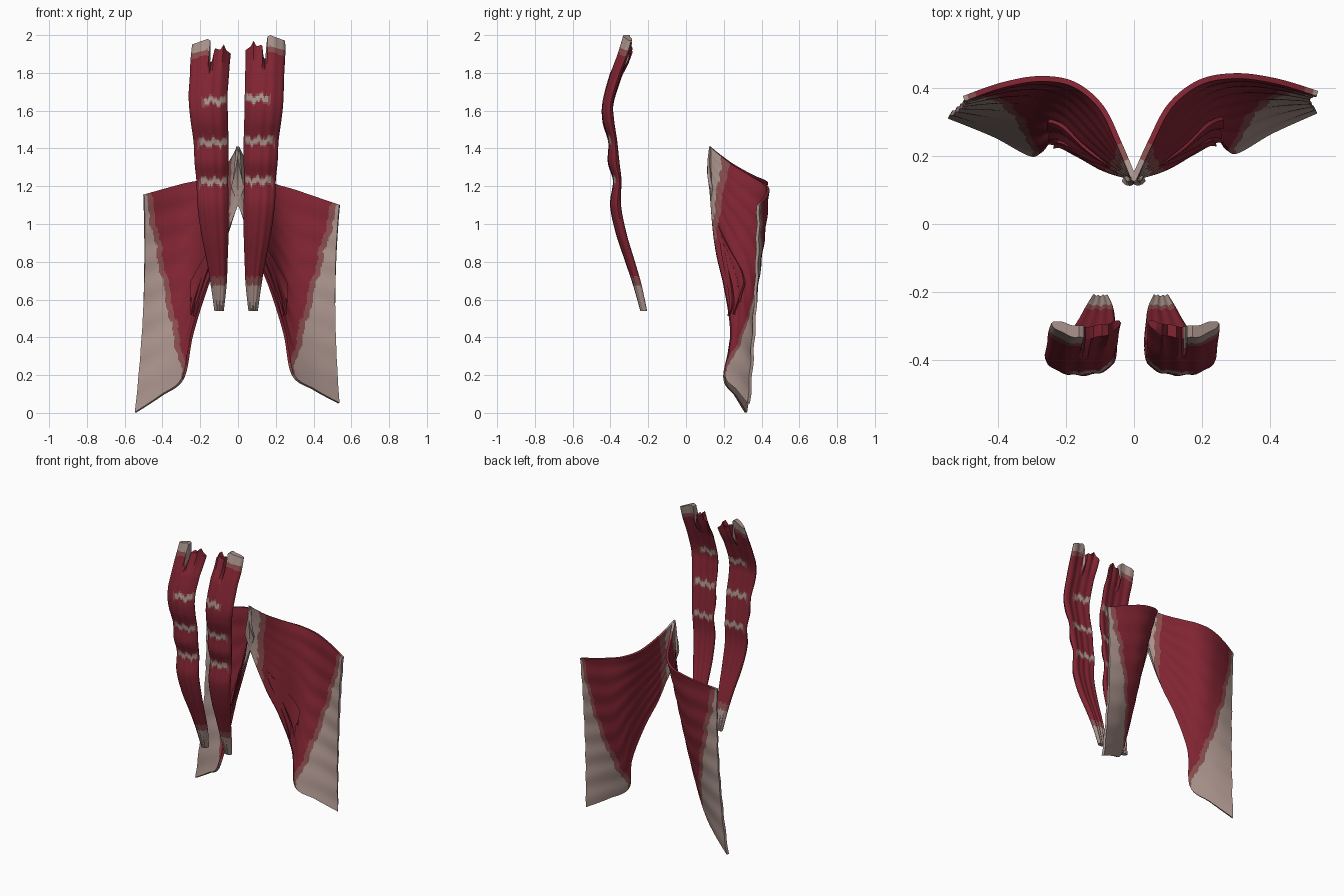
import bpy, bmesh, math
from mathutils import Vector

cube = bpy.data.objects.get("Cube")
if cube:
    bpy.data.objects.remove(cube, do_unlink=True)


def material(name, colour):
    mat = bpy.data.materials.new(name)
    mat.use_nodes = True
    mat.diffuse_color = (*colour, 1)
    bsdf = mat.node_tree.nodes["Principled BSDF"]
    bsdf.inputs["Base Color"].default_value = (*colour, 1)
    bsdf.inputs["Roughness"].default_value = 0.7
    return mat


RED, BLEND, TENDON = range(3)
MATERIALS = [material("muscle red", (0.22, 0.018, 0.032)),
             material("faded red", (0.25, 0.075, 0.075)),
             material("tendon grey", (0.40, 0.29, 0.26))]


def spline(points, f):
    """Smooth curve through the points, f from 0 to 1."""
    f *= len(points) - 1
    i = min(int(f), len(points) - 2)
    f -= i
    a, b, c, d = (Vector(points[min(max(k, 0), len(points) - 1)])
                  for k in range(i - 1, i + 3))
    return b + 0.5 * f * (c - a + f * (2 * a - 5 * b + 4 * c - d
                                       + f * (3 * (b - c) + d - a)))


def piecewise(points, x):
    """Straight-line interpolation of (x, value) pairs."""
    for (xa, va), (xb, vb) in zip(points, points[1:]):
        if x <= xb:
            return va + (vb - va) * max(0, x - xa) / (xb - xa)
    return points[-1][1]


def finish(name, bm):
    bmesh.ops.recalc_face_normals(bm, faces=bm.faces[:])
    mesh = bpy.data.meshes.new(name)
    bm.to_mesh(mesh)
    bm.free()
    obj = bpy.data.objects.new(name, mesh)
    bpy.context.collection.objects.link(obj)
    for mat in MATERIALS:
        mesh.materials.append(mat)
    bpy.ops.object.select_all(action='DESELECT')
    obj.select_set(True)
    bpy.context.view_layer.objects.active = obj
    bpy.ops.object.shade_smooth_by_angle(angle=math.radians(40))


def sheet(name, point, paint, columns, rows, thickness):
    """Thickened sheet from point(s, t), coloured by paint(s, t)."""
    bm = bmesh.new()
    grid = [[bm.verts.new(point(i / columns, j / rows)) for j in range(rows + 1)]
            for i in range(columns + 1)]
    for i in range(columns):
        for j in range(rows):
            face = bm.faces.new((grid[i][j], grid[i + 1][j],
                                 grid[i + 1][j + 1], grid[i][j + 1]))
            face.material_index = paint((i + 0.5) / columns, (j + 0.5) / rows)
    bmesh.ops.recalc_face_normals(bm, faces=bm.faces[:])
    bmesh.ops.solidify(bm, geom=bm.faces[:], thickness=thickness)
    finish(name, bm)


# Front straps: height, inner x, outer x, front y, back y
STRAP = [(2.0, .04, .25, -.335, -.30), (1.9, .04, .25, -.365, -.32),
         (1.8, .038, .245, -.40, -.35), (1.65, .035, .24, -.44, -.395),
         (1.55, .033, .23, -.44, -.39), (1.44, .03, .215, -.41, -.375),
         (1.33, .03, .21, -.412, -.36), (1.23, .032, .2, -.385, -.35),
         (1.1, .03, .195, -.40, -.35), (.95, .03, .175, -.37, -.32),
         (.8, .035, .145, -.32, -.275), (.68, .04, .125, -.28, -.24),
         (.54, .055, .105, -.24, -.21)]
# Torn upper end: position across the strap, height
TORN_TOP = [(0, 1.92), (.13, 1.94), (.2, 1.97), (.28, 1.94), (.42, 1.95),
            (.46, 1.87), (.5, 1.88), (.54, 1.99), (.62, 2.0), (1, 1.97)]
# Tendon bands: height, start and end across the strap
BANDS = [(1.665, .05, .6), (1.44, .06, .82), (1.23, .06, .85)]


def strap_paint(u, z):
    wave = 0.005 * math.sin(19 * u) + 0.003 * math.sin(47 * u)
    top = piecewise(TORN_TOP, u)
    if z < 0.675 + wave or (u > 0.5 and z > top - 0.055):
        return TENDON
    if z < 0.72 + wave or (u > 0.5 and z > top - 0.085):
        return BLEND
    for height, start, end in BANDS:
        gap = abs(z - height - 2 * wave)
        if start < u < end and gap < 0.015:
            return TENDON
        if start - 0.04 < u < end + 0.07 and gap < 0.024:
            return BLEND
    return RED


def strap(name, right):
    n, rows = 40, 150
    bm = bmesh.new()

    def vertex(u, f, side):
        z, x_in, x_out, front, back = spline(STRAP, f)
        across = 2 * u - 1
        half = 0.5 * (back - front) * math.sqrt(max(0, 1 - across ** 4))
        if z > 1.8:
            z = 1.8 + (z - 1.8) * (piecewise(TORN_TOP, u) - 1.8) / 0.2
        x = x_in + (x_out - x_in) * u
        y = (front + back) / 2 + side * half + 0.028 * across ** 2 * (1 - 0.7 * f)
        y += 0.002 * math.sin(24 * u)
        place = (x, y, z)
        if right:
            place = (-x - 0.02 + 0.1 * max(0, z - 1.7), y, z - 0.02 * max(0, z - 1))
        return bm.verts.new(place), z

    def other(i):
        return (2 * n - i) % (2 * n)

    rings = []
    for r in range(rows + 1):
        f = r / rows
        rings.append([vertex(i / n, f, -1) for i in range(n + 1)]
                     + [vertex(i / n, f, 1) for i in range(n - 1, 0, -1)])
    for a, b in zip(rings, rings[1:]):
        for i in range(2 * n):
            k = (i + 1) % (2 * n)
            face = bm.faces.new((a[i][0], a[k][0], b[k][0], b[i][0]))
            u = (i + 0.5) / n
            face.material_index = strap_paint(u if u < 1 else 2 - u,
                                              (a[i][1] + b[k][1]) / 2)
    # Close both ends between the front and back skins
    for ring in (rings[0], rings[-1]):
        for i in range(n):
            loop = dict.fromkeys((i, i + 1, other(i + 1), other(i)))
            face = bm.faces.new([ring[k][0] for k in loop])
            face.material_index = strap_paint((i + 0.5) / n, ring[i][1])
    finish(name, bm)


# Rear fans: upper border, middle and lower border, from tip to outer edge
UPPER = [(-.01, .13, 1.41), (.04, .24, 1.32), (.10, .35, 1.25), (.19, .42, 1.21),
         (.30, .44, 1.18), (.42, .425, 1.14), (.54, .39, 1.10)]
MIDDLE = [(-.02, .125, 1.3), (.055, .2, 1.1), (.13, .27, .97), (.21, .345, .83),
          (.29, .37, .7), (.40, .38, .65), (.515, .375, .6)]
LOWER = [(-.03, .14, 1.2), (.08, .165, .87), (.165, .21, .66), (.24, .245, .42),
         (.285, .215, .2), (.40, .28, .12), (.53, .34, .05)]


def fan_base(s, t):
    a, b, c = (spline(border, s) for border in (UPPER, MIDDLE, LOWER))
    p = a * (1 - t) * (1 - 2 * t) + b * 4 * t * (1 - t) + c * t * (2 * t - 1)
    p.y += 0.0025 * math.sin(45 * t + 3 * s) * min(1, 4 * s)
    return p


def place_fan(p, right):
    if not right:
        return p
    out = p.x / 0.54
    return Vector((-p.x + 0.045 * (p.z - 0.25) * out, p.y - 0.015 * out,
                   p.z + 0.1 * (p.z - 0.55) * out))


def fan_paint(s, t):
    p = fan_base(s, t)
    ragged = 0.006 * math.sin(31 * p.z) + 0.004 * math.sin(83 * p.z)
    edge = p.x - 0.225 - 0.28 * p.z + ragged
    if s < 0.11 + ragged or edge > 0:
        return TENDON
    if s < 0.16 + ragged or edge > -0.032:
        return BLEND
    return RED


def fan(side, right):
    sheet(side + "_fan", lambda s, t: place_fan(fan_base(s, t), right),
          fan_paint, 110, 80, 0.016)
    # Overlapping slips with blunt tips in front of the fan
    for k, (tip, level) in enumerate([(.6, .62), (.57, .73), (.5, .84)]):
        def slip(s, t):
            middle = 0.72 + (level - 0.72) * s
            p = fan_base(0.17 + (tip - 0.17) * s,
                         middle + (t - 0.5) * (0.05 + 0.05 * s))
            p.y -= 0.01 + 0.025 * s
            return place_fan(p, right)
        sheet(f"{side}_slip_{k + 1}", slip, lambda s, t: RED, 30, 5, 0.012)


for side, right in (("left", False), ("right", True)):
    strap(side + "_front_strap", right)
    fan(side, right)
